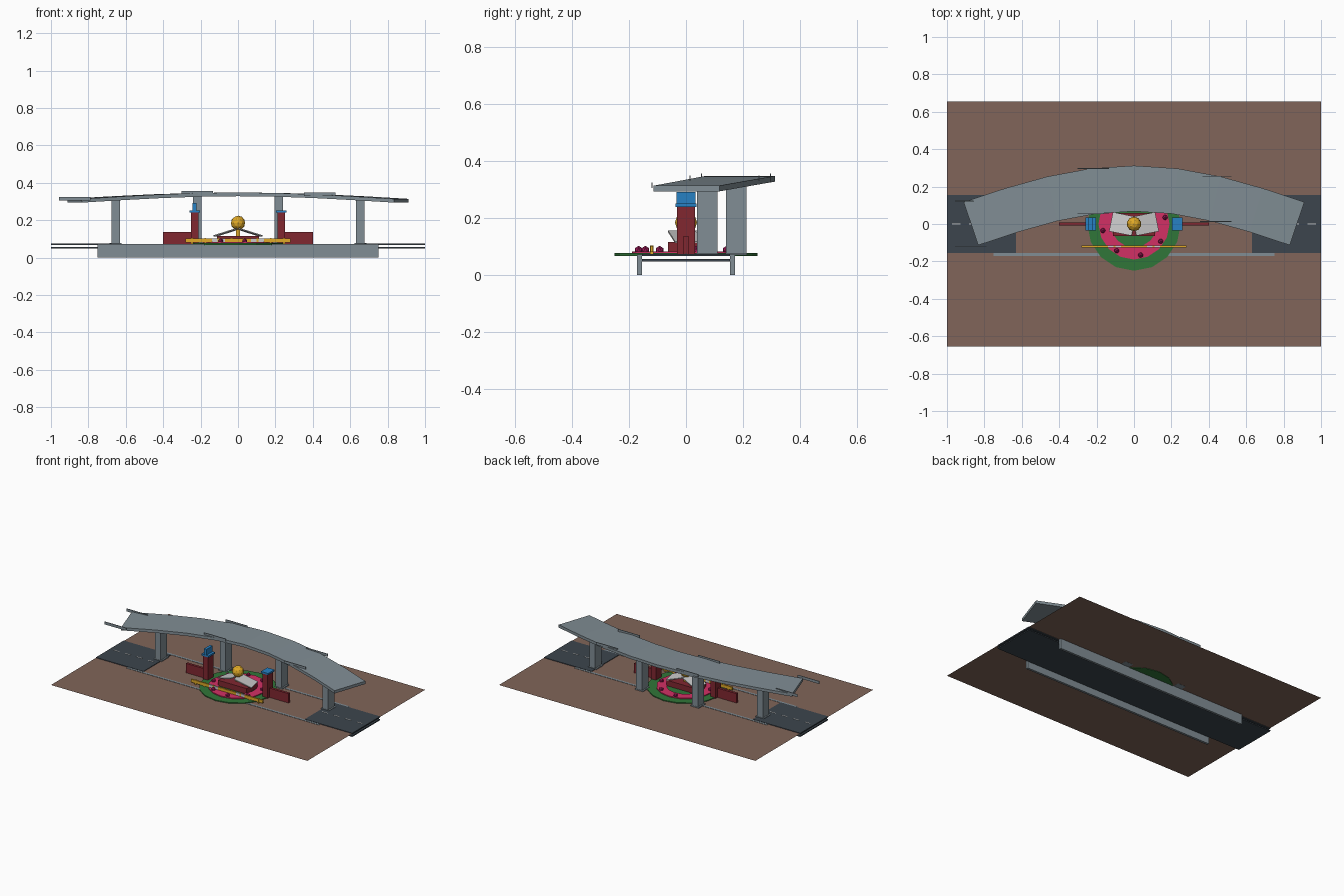
import bpy, math

if "Cube" in bpy.data.objects:
    bpy.data.objects.remove(bpy.data.objects["Cube"])

def mat(name, r, g, b):
    m = bpy.data.materials.new(name)
    m.diffuse_color = (r, g, b, 1)
    m.use_nodes = True
    m.node_tree.nodes["Principled BSDF"].inputs["Base Color"].default_value = m.diffuse_color
    return m

BROWN = mat("earth", .22, .13, .10)
DARK = mat("asphalt", .045, .06, .075)
GREY = mat("concrete", .22, .27, .30)
RED = mat("dark_red", .22, .02, .03)
BLUE = mat("blue", .02, .22, .55)
GREEN = mat("grass", .03, .18, .04)
PINK = mat("pink", .65, .03, .13)
MAGENTA = mat("magenta", .35, .01, .10)
GOLD = mat("gold", .75, .40, .02)
WHITE = mat("white", .75, .75, .73)

def mesh(name, verts, faces, m):
    me = bpy.data.meshes.new(name)
    me.from_pydata(verts, [], faces)
    me.materials.append(m)
    ob = bpy.data.objects.new(name, me)
    bpy.context.collection.objects.link(ob)
    return ob

def box(name, x, y, z, m, rot=(0, 0, 0)):
    """Box from (min, max) ranges."""
    c = [(a + b) / 2 for a, b in (x, y, z)]
    h = [(b - a) / 2 for a, b in (x, y, z)]
    v = [(sx * h[0], sy * h[1], sz * h[2]) for sx in (-1, 1) for sy in (-1, 1) for sz in (-1, 1)]
    f = [(0, 1, 3, 2), (4, 6, 7, 5), (0, 4, 5, 1), (2, 3, 7, 6), (0, 2, 6, 4), (1, 5, 7, 3)]
    ob = mesh(name, v, f, m)
    ob.location = c
    ob.rotation_euler = rot
    return ob

def around(c, h):
    return (c - h, c + h)

# Ground sheet, underpass road and its side walls
mesh("ground", [(-1, -.656, .071), (1, -.656, .071), (1, .656, .071), (-1, .656, .071)], [(0, 1, 2, 3)], BROWN)
box("underpass_road", (-1, 1), (-.155, .155), (.048, .056), DARK)
for s in (-1, 1):
    box("underpass_wall", (-.75, .75), around(s * .163, .008), (0, .073), GREY)
    # Approach roads with lane dashes
    box("approach_road", around(s * .815, .185), (-.155, .155), (.067, .075), DARK)
    for i in range(4):
        box("lane_dash", around(s * (.68 + .09 * i), .022), (-.003, .003), (.075, .0765), WHITE)

# Curved overpass deck: arched in plan and in elevation
def path(u):
    c = math.cos(u * math.pi / 2)
    return .872 * u, .188 * c + .002, .294 + .034 * c

N = 8
verts, faces = [], []
for i in range(N + 1):
    u = -1 + 2 * i / N
    x, y, z = path(u)
    a = math.atan(-.188 * math.pi / 2 / .872 * math.sin(u * math.pi / 2))
    for side, dz in ((-1, 0), (1, 0), (1, .02), (-1, .02)):
        verts.append((x - side * .122 * math.sin(a), y + side * .122 * math.cos(a), z + dz))
    if i:
        p, q = 4 * (i - 1), 4 * i
        faces += [(p + k, p + (k + 1) % 4, q + (k + 1) % 4, q + k) for k in range(4)]
faces += [(3, 2, 1, 0), tuple(range(4 * N, 4 * N + 4))]
mesh("overpass_deck", verts, faces, GREY)

# Short rail pieces on both deck edges
for u in (-1, -.25, .5):
    x, y, z = path(u)
    for s in (-1, 1):
        box("deck_rail", around(x, .084), around(y + s * .121, .002), (z + .012, z + .031), GREY)

# Bridge columns with footings
for u in (-.75, -.25, .25, .75):
    x, y, z = path(u)
    box("bridge_column", around(x, .022), around(y, .036), (.07, z + .005), GREY)
    box("column_footing", around(x, .032), around(y, .038), (.07, .078), GREY)

# Round lawn
bpy.ops.mesh.primitive_cylinder_add(vertices=16, radius=.25, depth=.009, location=(0, 0, .0725))
lawn = bpy.context.object
lawn.name = "round_lawn"
lawn.data.materials.append(GREEN)

# Flower ring with rectangular section
S = 16
verts, faces = [], []
for i in range(S):
    a = 2 * math.pi * i / S
    for r, z in ((.125, .076), (.19, .076), (.19, .083), (.125, .083)):
        verts.append((r * math.cos(a), r * math.sin(a), z))
    p, q = 4 * i, 4 * ((i + 1) % S)
    faces += [(p + k, q + k, q + (k + 1) % 4, p + (k + 1) % 4) for k in range(4)]
ring = mesh("flower_ring", verts, faces, PINK)
for p in ring.data.polygons:
    p.use_smooth = False
ring.data.polygons.foreach_get
# Flower bushes
for i in range(8):
    a = .21 + i * math.pi / 4
    bpy.ops.mesh.primitive_ico_sphere_add(subdivisions=1, radius=.015,
                                          location=(.17 * math.cos(a), .17 * math.sin(a), .088))
    b = bpy.context.object
    b.name = "flower_bush"
    b.data.materials.append(MAGENTA)

# Monument: red plinth, two sloping white slabs, golden globe
box("monument_plinth", (-.112, .112), (-.063, .06), (.075, .116), RED)
for s in (-1, 1):
    box("open_slab", around(s * .062, .064), around(.0, .052), around(.135, .003), WHITE,
        (0, s * .30, -s * -.2))
box("globe_stem", (-.012, .012), (-.012, .012), (.116, .155), GOLD)
bpy.ops.mesh.primitive_ico_sphere_add(subdivisions=2, radius=.039, location=(0, 0, .185))
globe = bpy.context.object
globe.name = "globe"
globe.data.materials.append(GOLD)

# Gate pillars, caps and low wing walls
for s in (-1, 1):
    box("gate_pillar", around(s * .232, .02), (-.032, .032), (.07, .242), RED)
    box("pillar_cap", around(s * .232, .028), (-.036, .036), (.24, .252), BLUE)
    box("wing_wall", around(s * .325, .075), (-.009, .009), (.07, .137), RED)
box("pillar_sign", (-.242, -.222), (-.034, .034), (.252, .292), BLUE)

# Striped front barrier
for i in range(8):
    c = -.245 + .07 * i
    box("barrier_block", around(c, .035), around(-.12, .005), (.081, .102), WHITE if i % 3 == 2 else GOLD)
    box("barrier_post", around(c, .005), around(-.12, .006), (.073, .104), GOLD)
